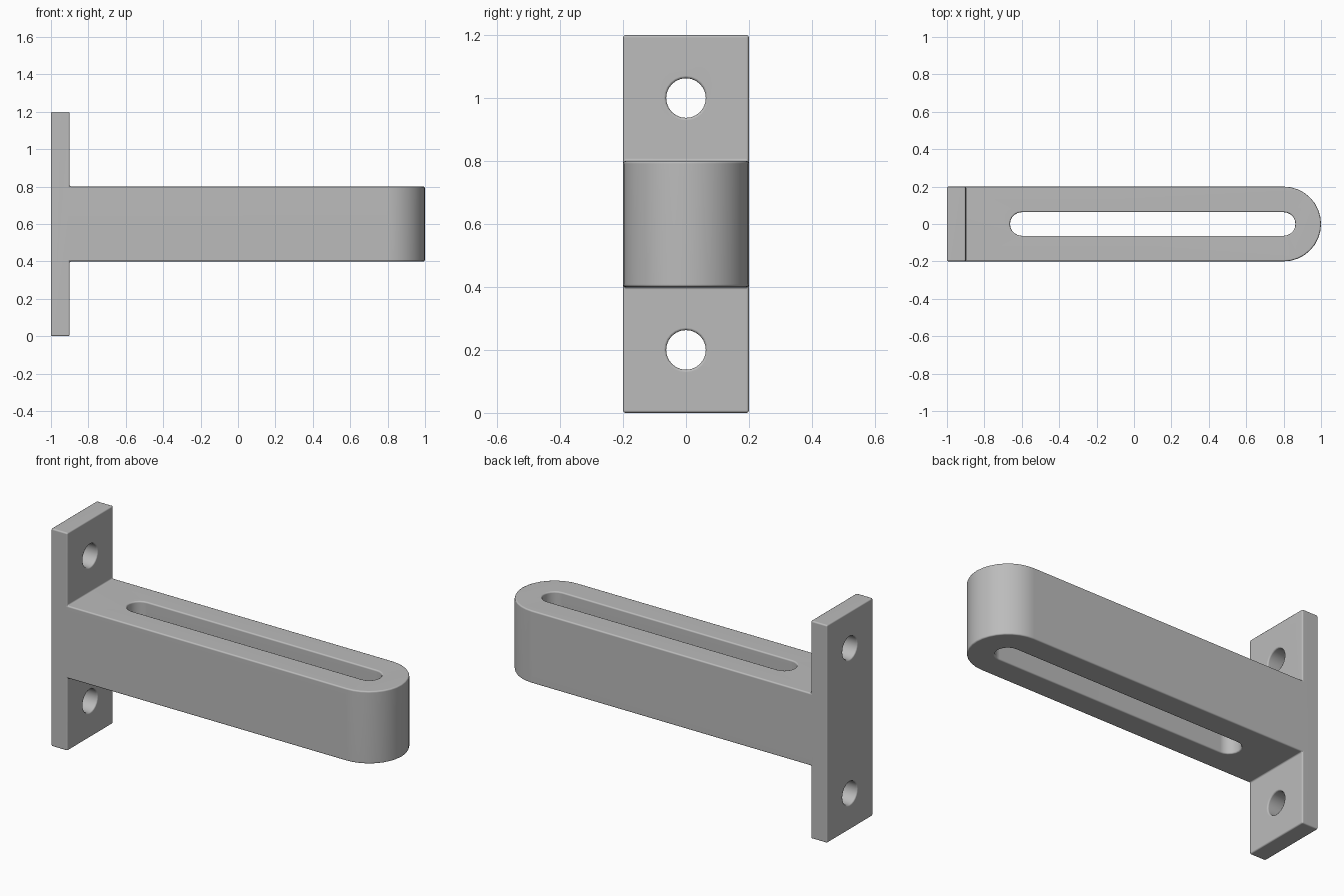
import bpy, bmesh
from math import radians, pi, cos, sin
from mathutils import Vector

cube = bpy.data.objects.get("Cube")
if cube:
    bpy.data.objects.remove(cube, do_unlink=True)

steel = bpy.data.materials.new("bracket grey")
steel.use_nodes = True
GREY = (0.5, 0.5, 0.5, 1)
steel.diffuse_color = GREY
steel.node_tree.nodes["Principled BSDF"].inputs["Base Color"].default_value = GREY


def prism(name, outline, sweep, round_end=None):
    """Extrude a closed outline along sweep; optionally round the upright end edges."""
    bm = bmesh.new()
    face = bm.faces.new([bm.verts.new(p) for p in outline])
    new = bmesh.ops.extrude_face_region(bm, geom=[face])["geom"]
    bmesh.ops.translate(bm, vec=sweep, verts=[v for v in new if isinstance(v, bmesh.types.BMVert)])
    if round_end:
        x, radius = round_end
        ends = [e for e in bm.edges
                if all(abs(v.co.x - x) < 1e-4 for v in e.verts)
                and abs(e.verts[0].co.y - e.verts[1].co.y) < 1e-4]
        bmesh.ops.bevel(bm, geom=ends, offset=radius, segments=8, profile=0.5,
                        affect='EDGES', clamp_overlap=False)
        bmesh.ops.remove_doubles(bm, verts=bm.verts[:], dist=1e-4)
        bmesh.ops.dissolve_degenerate(bm, edges=bm.edges[:], dist=1e-4)
    bmesh.ops.recalc_face_normals(bm, faces=bm.faces[:])
    mesh = bpy.data.meshes.new(name)
    bm.to_mesh(mesh)
    bm.free()
    mesh.materials.append(steel)
    obj = bpy.data.objects.new(name, mesh)
    bpy.context.collection.objects.link(obj)
    return obj


def arc(centre, u, v, radius, start, end, steps):
    angles = [start + (end - start) * i / steps for i in range(steps + 1)]
    return [Vector(centre) + radius * (Vector(u) * cos(a) + Vector(v) * sin(a)) for a in angles]


# Flange and arm as one T-shaped body with a rounded arm end
half = 0.2
flange = [(-1, 0), (-0.9, 0), (-0.9, 0.4), (1, 0.4), (1, 0.8), (-0.9, 0.8), (-0.9, 1.2), (-1, 1.2)]
bracket = prism("slotted_bracket", [(x, -half, z) for x, z in flange],
                (0, 2 * half, 0), round_end=(1, half))

# Long slot through the arm, and a bolt hole near each flange end
X, Y, Z = (1, 0, 0), (0, 1, 0), (0, 0, 1)
bore = 0.063
slot = (arc((0.8, 0, 0.3), X, Y, bore, -pi / 2, pi / 2, 10)
        + arc((-0.6, 0, 0.3), X, Y, bore, pi / 2, 3 * pi / 2, 10))
cutters = [prism("slot_cutter", slot, (0, 0, 0.6))]
for z in (0.2, 1.0):
    ring = arc((-1.1, 0, z), Y, Z, bore, 0, 2 * pi, 24)[:-1]
    cutters.append(prism("bolt_hole_cutter", ring, (0.3, 0, 0)))

bpy.ops.object.select_all(action='DESELECT')
bpy.context.view_layer.objects.active = bracket
bracket.select_set(True)
for cutter in cutters:
    cutter.hide_render = True
    mod = bracket.modifiers.new("cut", 'BOOLEAN')
    mod.operation, mod.solver, mod.object = 'DIFFERENCE', 'EXACT', cutter
    bpy.ops.object.modifier_apply(modifier=mod.name)
    bpy.data.objects.remove(cutter, do_unlink=True)

# Softened edges
bevel = bracket.modifiers.new("soft edges", 'BEVEL')
bevel.width, bevel.segments = 0.008, 2
bevel.limit_method, bevel.angle_limit = 'ANGLE', radians(40)
bevel.use_clamp_overlap = False
bpy.ops.object.modifier_apply(modifier=bevel.name)
bpy.ops.object.shade_smooth_by_angle(angle=radians(50))
bracket.modifiers.new("even shading", 'WEIGHTED_NORMAL').keep_sharp = True
